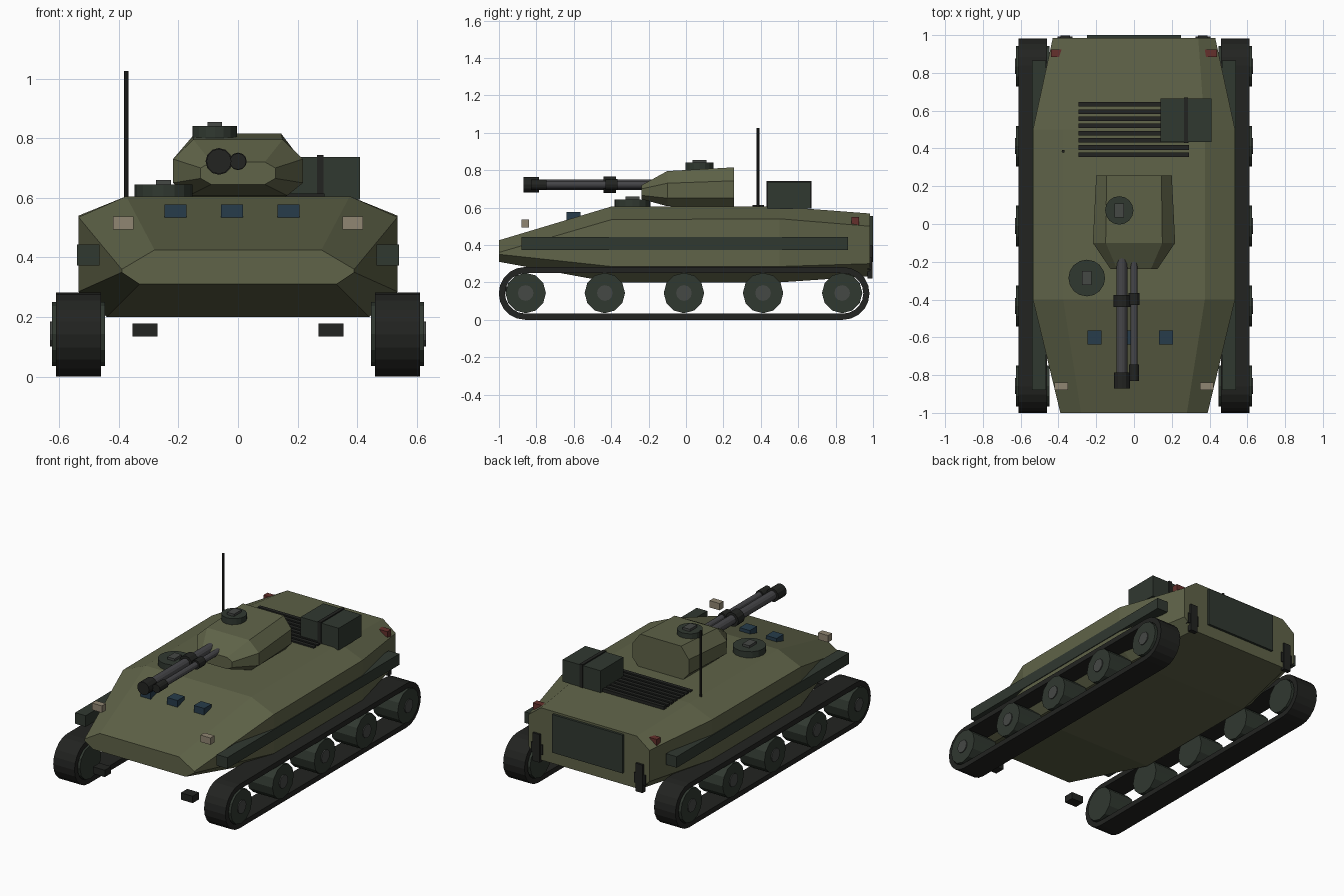
import bpy, bmesh, math
from mathutils import Matrix, Vector

if "Cube" in bpy.data.objects:
    bpy.data.objects.remove(bpy.data.objects["Cube"])


def mat(name, r, g, b):
    m = bpy.data.materials.new(name)
    m.diffuse_color = (r, g, b, 1)
    m.use_nodes = True
    m.node_tree.nodes["Principled BSDF"].inputs["Base Color"].default_value = m.diffuse_color
    return m


OLIVE = mat("olive", .115, .125, .065)
DARK = mat("dark_green", .03, .04, .03)
RUBBER = mat("rubber", .016, .017, .015)
STEEL = mat("gun_steel", .06, .06, .065)
HUB = mat("hub_grey", .06, .065, .06)
GLASS = mat("blue_glass", .02, .045, .07)
LAMP = mat("lamp_tan", .28, .24, .17)
RED = mat("tail_red", .13, .03, .025)


def finish(bm, name, m):
    bmesh.ops.recalc_face_normals(bm, faces=bm.faces)
    me = bpy.data.meshes.new(name)
    bm.to_mesh(me)
    bm.free()
    me.materials.append(m)
    ob = bpy.data.objects.new(name, me)
    bpy.context.collection.objects.link(ob)
    return ob


def box(name, m, x, y, z):
    """Box from (min, max) ranges."""
    bm = bmesh.new()
    bmesh.ops.create_cube(bm, size=1)
    for v in bm.verts:
        v.co = Vector([(r[0] + r[1]) / 2 + c * (r[1] - r[0])
                       for r, c in zip((x, y, z), v.co)])
    return finish(bm, name, m)


def rod(name, m, a, b, r, sides=12):
    """Cylinder from point a to point b."""
    a, b = Vector(a), Vector(b)
    bm = bmesh.new()
    bmesh.ops.create_cone(bm, cap_ends=True, segments=sides, radius1=r, radius2=r,
                          depth=(b - a).length)
    rot = Vector((0, 0, 1)).rotation_difference(b - a).to_matrix().to_4x4()
    bm.transform(Matrix.Translation((a + b) / 2) @ rot)
    return finish(bm, name, m)


def loft(name, m, sections):
    """Skin half-sections (y, [(half width, z)...]) mirrored across x."""
    bm = bmesh.new()
    rings = []
    for y, half in sections:
        pts = half + [(-w, z) for w, z in reversed(half)]
        rings.append([bm.verts.new((w, y, z)) for w, z in pts])
    n = len(rings[0])
    for a, b in zip(rings, rings[1:]):
        for i in range(n):
            bm.faces.new((a[i], a[(i + 1) % n], b[(i + 1) % n], b[i]))
    bm.faces.new(rings[0])
    bm.faces.new(rings[-1])
    return finish(bm, name, m)


# Hull and turret
loft("hull", OLIVE, [
    (-1.0, [(.28, .425), (.39, .36), (.39, .35), (.33, .31)]),
    (-.40, [(.375, .605), (.535, .535), (.535, .285), (.44, .20)]),
    (.50, [(.375, .605), (.535, .54), (.535, .285), (.44, .20)]),
    (.985, [(.34, .568), (.43, .50), (.43, .30), (.36, .233)])])
loft("turret", OLIVE, [
    (-.237, [(.09, .72), (.125, .70), (.125, .665), (.09, .645)]),
    (-.10, [(.15, .795), (.218, .73), (.218, .65), (.165, .607)]),
    (.257, [(.145, .815), (.20, .743), (.20, .65), (.16, .605)])])

# Twin guns: barrel, sleeve and muzzle
for name, x, tip, r in (("main_gun", -.064, -.87, .029), ("second_gun", 0, -.83, .019)):
    z = .722
    rod(name + "_barrel", STEEL, (x, -.15, z), (x, tip + .02, z), r)
    s = -.44 if x else -.43
    rod(name + "_sleeve", RUBBER, (x, s, z), (x, s + .065, z), r * 1.55)
    rod(name + "_muzzle", RUBBER, (x, tip, z), (x, tip + .085, z), r * 1.45)

# Hatches with periscope blocks
for name, x, y, z0, z1, r in (("commander_hatch", -.078, .072, .79, .84, .075),
                              ("driver_hatch", -.25, -.286, .60, .644, .097)):
    rod(name, DARK, (x, y, z0), (x, y, z1), r, 16)
    box(name + "_block", HUB, (x - .025, x + .025), (y - .037, y + .037), (z1 - .01, z1 + .015))

# Antenna, stowage box with strap, engine grille
rod("antenna", RUBBER, (-.375, .385, .59), (-.375, .385, 1.025), .008, 8)
box("stowage_box", DARK, (.14, .41), (.435, .665), (.595, .736))
box("stowage_strap", RUBBER, (.265, .287), (.43, .67), (.595, .743))
for i in range(8):
    y = .367 + i * .038
    box("grille_slat", RUBBER, (-.295, .29), (y - .012, y + .012), (.585, .614))

# Vision blocks
for x in (-.21, -.02, .17):
    box("vision_block", GLASS, (x - .037, x + .037), (-.638, -.565), (.533, .577))

# Rear door
box("rear_door", DARK, (-.25, .25), (.97, 1.0), (.31, .555))


def track(x0, x1):
    """Closed track band around the end wheels."""
    bm = bmesh.new()
    rings = []
    for end, start in ((.84, -90), (-.86, 90)):
        for i in range(11):
            a = math.radians(start + 18 * i)
            c, s = math.cos(a), math.sin(a)
            rings.append([bm.verts.new((x, end + r * c, .141 + r * s))
                          for x, r in ((x0, .108), (x1, .108), (x1, .141), (x0, .141))])
    for a, b in zip(rings, rings[1:] + rings[:1]):
        for i in range(4):
            j = (i + 1) % 4
            bm.faces.new((a[i], a[j], b[j], b[i]))
    finish(bm, "track", RUBBER)


# Parts found on both sides
for s in (-1, 1):
    def span(a, b):
        return tuple(sorted((s * a, s * b)))
    track(*span(.46, .611))
    for i in range(5):
        y = -.857 + i * .423
        rod("road_wheel", DARK, (s * .447, y, .143), (s * .624, y, .143), .108)
        rod("wheel_hub", HUB, (s * .60, y, .143), (s * .63, y, .143), .042)
    box("side_skirt", DARK, span(.465, .54), (-.88, .865), (.372, .443))
    box("headlight", LAMP, span(.35, .42), (-.88, -.84), (.493, .537))
    box("tail_light", RED, span(.37, .44), (.885, .925), (.507, .55))
    box("front_tow_hook", RUBBER, span(.27, .354), (-.965, -.90), (.134, .178))
    box("rear_tow_bar", RUBBER, span(.34, .39), (.97, .998), (.22, .40))
    box("rear_tow_hook", RUBBER, span(.325, .405), (.97, .992), (.27, .335))
